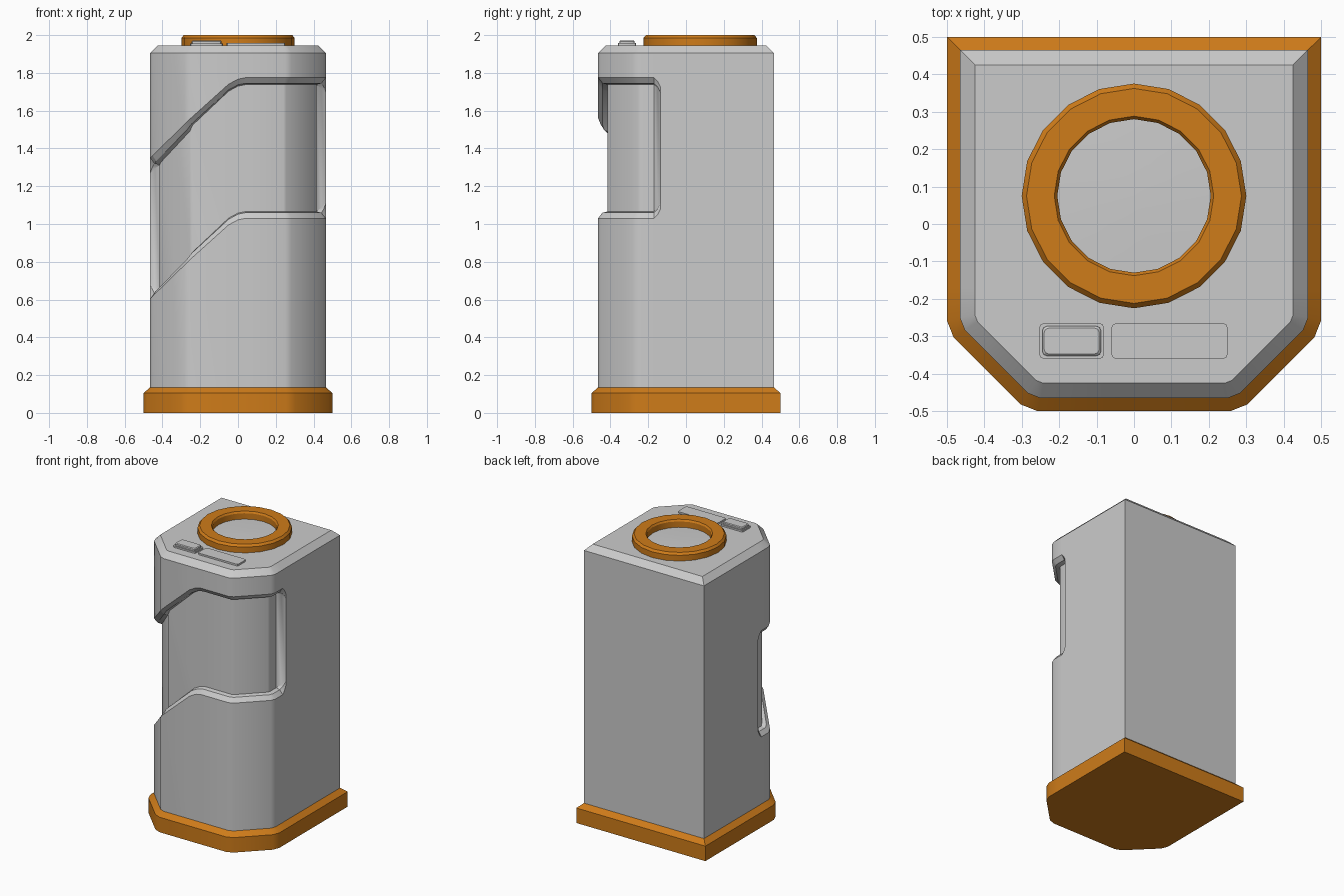
import bpy, bmesh, math
from mathutils import Vector

if "Cube" in bpy.data.objects:
    bpy.data.objects.remove(bpy.data.objects["Cube"])

orange = bpy.data.materials.new("orange")
orange.diffuse_color = (0.62, 0.2, 0.01, 1)
orange.use_nodes = True
orange.node_tree.nodes["Principled BSDF"].inputs["Base Color"].default_value = orange.diffuse_color


def finish(bm, name, mat=None):
    bmesh.ops.recalc_face_normals(bm, faces=bm.faces)
    me = bpy.data.meshes.new(name)
    bm.to_mesh(me)
    bm.free()
    ob = bpy.data.objects.new(name, me)
    bpy.context.collection.objects.link(ob)
    if mat:
        me.materials.append(mat)
    bpy.ops.object.select_all(action='DESELECT')
    ob.select_set(True)
    bpy.context.view_layer.objects.active = ob
    bpy.ops.object.shade_smooth_by_angle(angle=math.radians(25))
    return ob


def loft(name, rings, mat=None, caps=True, closed=False):
    bm = bmesh.new()
    vs = [[bm.verts.new(p) for p in r] for r in rings]
    n = len(vs[0])
    pairs = list(zip(vs, vs[1:])) + ([(vs[-1], vs[0])] if closed else [])
    for a, b in pairs:
        for i in range(n):
            j = (i + 1) % n
            bm.faces.new((a[i], a[j], b[j], b[i]))
    if caps:
        bm.faces.new(vs[0])
        bm.faces.new(vs[-1])
    return finish(bm, name, mat)


# Body outline: x, y, recess depth factor, softening of the recess end corner
half = [(0.465, 0.465, 0, .05), (0.465, -0.135, 0, .05), (0.465, -0.15, .5, .02),
        (0.465, -0.17, 1, 0), (0.465, -0.25, 1, 0), (0.452, -0.283, 1, 0),
        (0.283, -0.452, 1, 0), (0.25, -0.465, 1, 0)]
middle = [(x, -0.465, 1, 0) for x in (0.04, 0.0, -0.05)]
left = [(-x, y, f, s) for x, y, f, s in reversed(half)]
# extra column along the sloping left corner
left.insert(2, (-0.3675, -0.3675, 1, 0))
cols = half + middle + left
pts = [Vector((c[0], c[1])) for c in cols]


def inward(i):
    p, q, r = pts[i - 1], pts[i], pts[(i + 1) % len(pts)]
    a, b = (q - p).normalized(), (r - q).normalized()
    na, nb = Vector((a.y, -a.x)), Vector((b.y, -b.x))
    return (na + nb) / (1 + na.dot(nb))


inn = [inward(i) for i in range(len(pts))]


def outline(d, z):
    return [(*(p + n * d), z) for p, n in zip(pts, inn)]


def drop(x):
    knots = [(-0.465, .425), (-0.25, .215), (-0.05, .035), (0, .008), (0.04, 0)]
    for (x0, d0), (x1, d1) in zip(knots, knots[1:]):
        if x <= x1:
            return d0 + (d1 - d0) * (x - x0) / (x1 - x0)
    return 0


def lip(depth, z, side):
    # ring following the recess edge; side is +1 at the lower lip, -1 at the upper
    return [(*(p + n * depth * c[2]), z - drop(c[0]) + side * c[3])
            for p, n, c in zip(pts, inn, cols)]


# Body with wrap-around recess
loft("body", [outline(0, .12),
              lip(0, 1.03, 1), lip(.022, 1.06, 1), lip(.05, 1.066, 1),
              lip(.05, 1.738, -1), lip(.022, 1.745, -1), lip(0, 1.775, -1),
              outline(0, 1.905), outline(.04, 1.945)])

# Base plate
loft("base_plate", [outline(-.035, 0), outline(-.035, .105), outline(0, .135)], orange)


# Top ring and lens
def circle(r, z, n=20):
    return [(r * math.sin(math.tau * i / n), .075 + r * math.cos(math.tau * i / n), z)
            for i in range(n)]


loft("top_ring", [circle(r, z) for r, z in
                  ((.205, 1.94), (.3, 1.94), (.3, 1.985), (.287, 2),
                   (.213, 2), (.205, 1.988))], orange, caps=False, closed=True)
loft("lens", [circle(.207, 1.942), circle(.207, 1.947), circle(.1, 1.951), circle(.004, 1.952)])


# Buttons
def rounded_rect(x0, x1, y0, y1, inset, z, r=.012):
    x0, x1, y0, y1 = x0 + inset, x1 - inset, y0 + inset, y1 - inset
    out = []
    for cx, cy, a0 in ((x1 - r, y1 - r, 0), (x0 + r, y1 - r, 90),
                       (x0 + r, y0 + r, 180), (x1 - r, y0 + r, 270)):
        for k in range(3):
            a = math.radians(a0 + 45 * k)
            out.append((cx + r * math.cos(a), cy + r * math.sin(a), z))
    return out


def button(name, x0, x1, steps):
    loft(name, [rounded_rect(x0, x1, -.36, -.265, i, z) for i, z in steps])


button("button_frame", -.253, -.08, ((0, 1.94), (0, 1.956)))
button("button", -.253, -.08, ((.008, 1.95), (.008, 1.967), (.013, 1.972)))
button("display_panel", -.06, .25, ((0, 1.94), (0, 1.957)))
